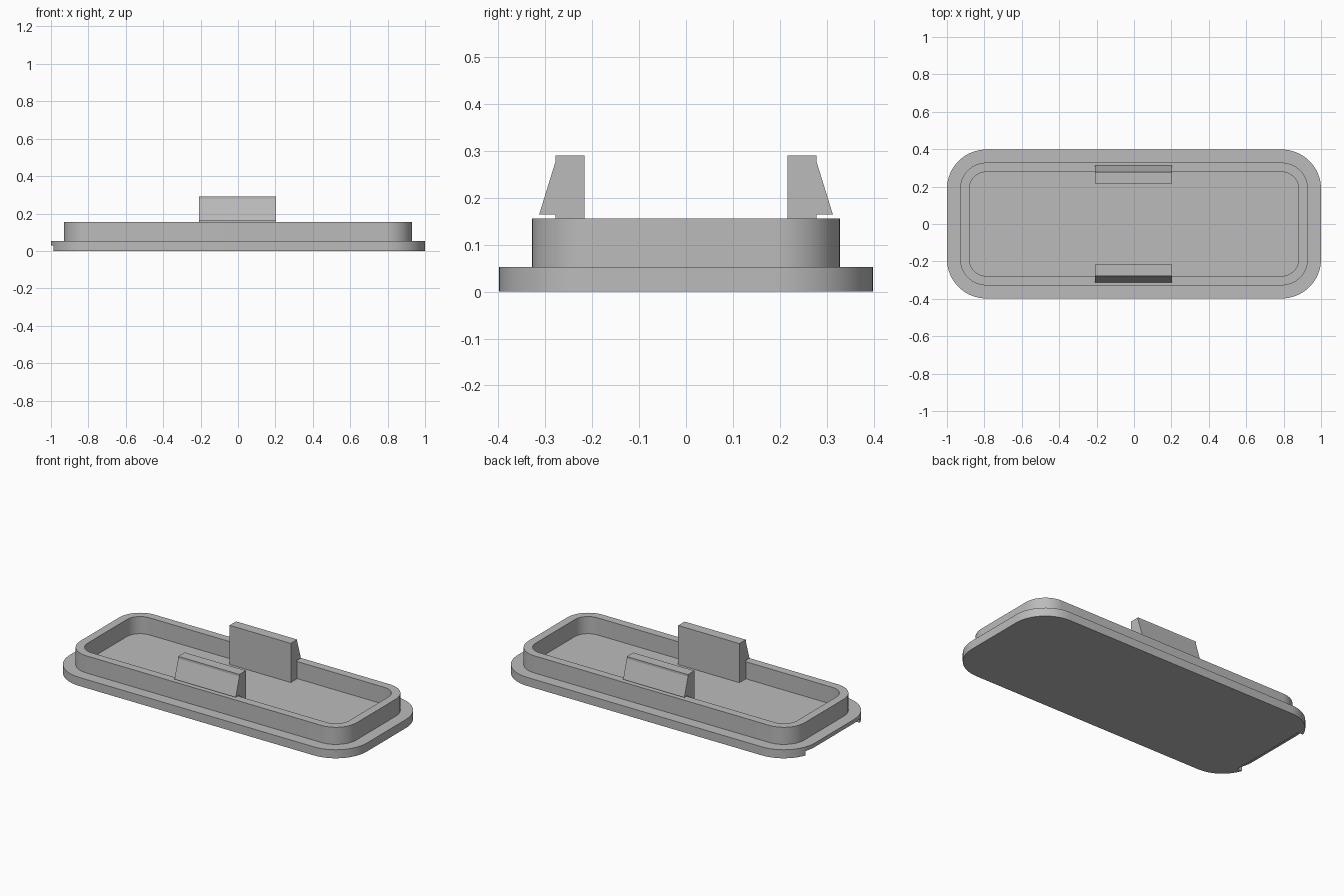
import bpy, bmesh, math

old = bpy.data.objects.get("Cube")
if old:
    bpy.data.objects.remove(old, do_unlink=True)

# Single plastic colour
grey = bpy.data.materials.new("grey_plastic")
colour = (0.5, 0.5, 0.5, 1.0)
grey.use_nodes = True
grey.diffuse_color = colour
grey.node_tree.nodes["Principled BSDF"].inputs["Base Color"].default_value = colour

CENTRE_X, CENTRE_Y = 0.79, 0.188   # shared corner centres of all outlines
PLATE_TOP, RIM_TOP = 0.052, 0.156


def rounded_outline(radius, steps=16):
    """Rounded rectangle, counter-clockwise, around the shared corner centres."""
    points = []
    for i, (sx, sy) in enumerate([(1, 1), (-1, 1), (-1, -1), (1, -1)]):
        for k in range(steps + 1):
            a = math.pi / 2 * (i + k / steps)
            points.append((sx * CENTRE_X + radius * math.cos(a),
                           sy * CENTRE_Y + radius * math.sin(a)))
    return points


def finish(name, bm, smooth=True):
    bmesh.ops.recalc_face_normals(bm, faces=bm.faces)
    mesh = bpy.data.meshes.new(name)
    bm.to_mesh(mesh)
    bm.free()
    mesh.materials.append(grey)
    obj = bpy.data.objects.new(name, mesh)
    bpy.context.collection.objects.link(obj)
    if smooth:
        shade(obj)
    return obj


def select(obj):
    bpy.ops.object.select_all(action='DESELECT')
    obj.select_set(True)
    bpy.context.view_layer.objects.active = obj


def shade(obj):
    select(obj)
    bpy.ops.object.shade_smooth_by_angle(angle=math.radians(30))


def prism(name, points, direction, smooth=True):
    """Extrude a closed 3D outline along a direction."""
    bm = bmesh.new()
    face = bm.faces.new([bm.verts.new(p) for p in points])
    side = bmesh.ops.extrude_face_region(bm, geom=[face])["geom"]
    moved = [v for v in side if isinstance(v, bmesh.types.BMVert)]
    bmesh.ops.translate(bm, verts=moved, vec=direction)
    if not face.is_valid or len(bm.faces) < len(points) + 2:
        bm.faces.new(bm.verts[:len(points)])
    return finish(name, bm, smooth)


# Base plate with a shallow pry notch under its left-hand (-x) end
plate = prism("base_plate", [(x, y, 0) for x, y in rounded_outline(0.21)],
              (0, 0, PLATE_TOP), smooth=False)
notch = prism("notch_cutter", [(-1.1, -0.26, -0.1), (-0.955, -0.26, -0.1),
                               (-0.955, 0.26, -0.1), (-1.1, 0.26, -0.1)],
              (0, 0, 0.128), smooth=False)
cut = plate.modifiers.new("notch", 'BOOLEAN')
cut.operation = 'DIFFERENCE'
cut.solver = 'EXACT'
cut.object = notch
select(plate)
bpy.ops.object.modifier_apply(modifier=cut.name)
bpy.data.objects.remove(notch, do_unlink=True)
shade(plate)

# Raised rim, a closed ring sunk slightly into the plate
bm = bmesh.new()
loops = []
for radius, z in [(0.14, PLATE_TOP - 0.01), (0.14, RIM_TOP),
                  (0.09, RIM_TOP), (0.09, PLATE_TOP - 0.01)]:
    loops.append([bm.verts.new((x, y, z)) for x, y in rounded_outline(radius)])
for i in range(4):
    a, b = loops[i], loops[(i + 1) % 4]
    for k in range(len(a)):
        n = (k + 1) % len(a)
        bm.faces.new((a[k], a[n], b[n], b[k]))
finish("raised_rim", bm)

# Snap clips: upright tongue with an outward barb, mirrored front and back
clip_profile = [(0.216, PLATE_TOP - 0.01), (0.278, PLATE_TOP - 0.01), (0.278, 0.164),
                (0.313, 0.164), (0.278, 0.277), (0.278, 0.29), (0.216, 0.29)]
for name, side in (("front_clip", -1), ("back_clip", 1)):
    prism(name, [(-0.208, side * y, z) for y, z in clip_profile],
          (0.412, 0, 0), smooth=False)
